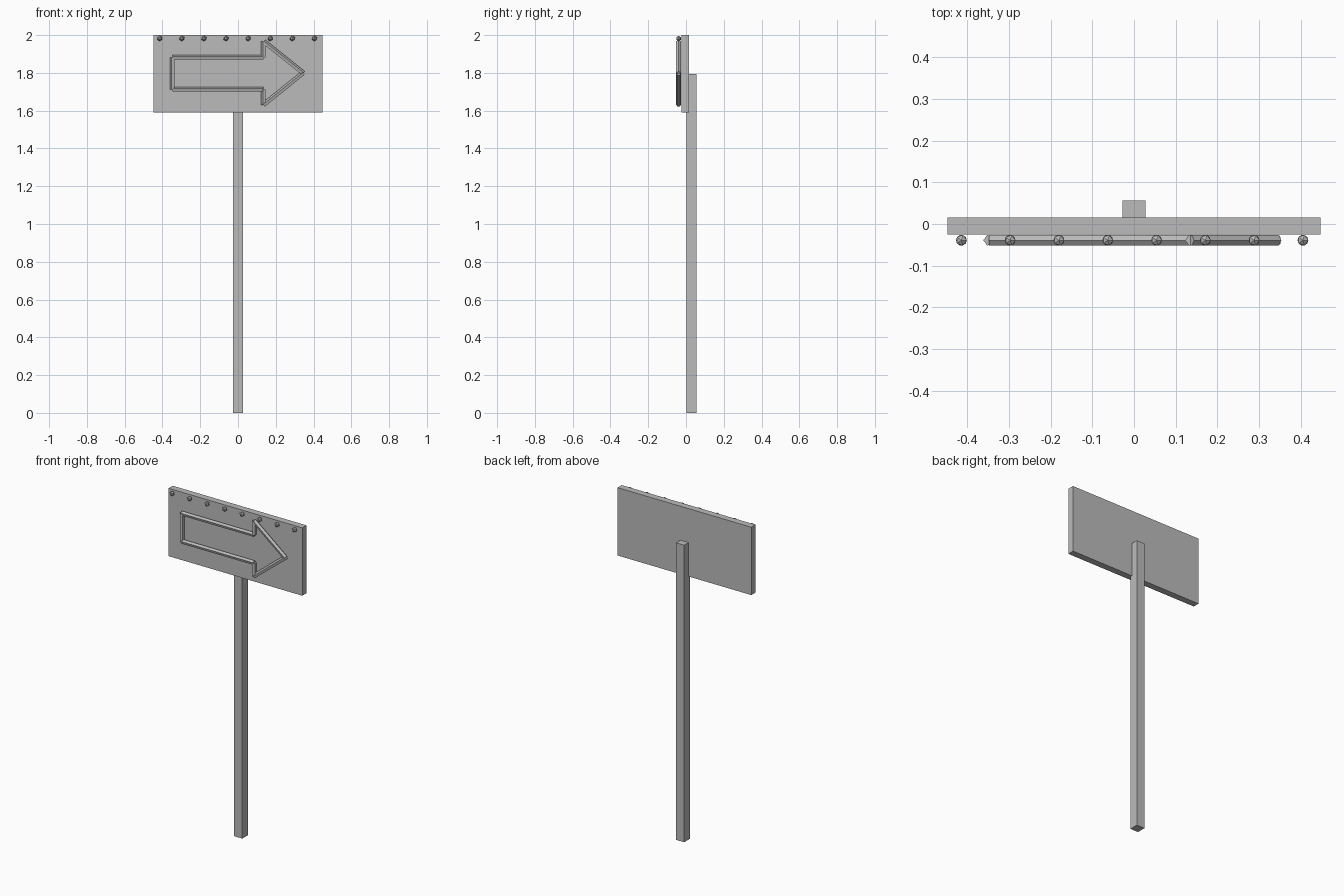
import bpy
from mathutils import Vector

cube = bpy.data.objects.get("Cube")
if cube:
    bpy.data.objects.remove(cube, do_unlink=True)

grey = bpy.data.materials.new("plain_grey")
grey.use_nodes = True
grey.diffuse_color = (0.5, 0.5, 0.5, 1)
grey.node_tree.nodes["Principled BSDF"].inputs["Base Color"].default_value = (0.5, 0.5, 0.5, 1)


def finish(name):
    ob = bpy.context.object
    ob.name = name
    ob.data.materials.append(grey)
    return ob


def box(name, low, high):
    low, high = Vector(low), Vector(high)
    bpy.ops.mesh.primitive_cube_add(size=1, location=(low + high) / 2)
    ob = finish(name)
    ob.scale = high - low
    return ob


def tube(name, start, end, radius):
    axis = end - start
    bpy.ops.mesh.primitive_cylinder_add(vertices=5, radius=radius, depth=axis.length,
                                        location=(start + end) / 2)
    ob = finish(name)
    # Keep one ridge of the tube facing outward in the plane of the sign
    out = axis.normalized().cross(Vector((0, 1, 0)))
    if out.x + out.z < 0 and abs(out.z) < 0.9:
        out = -out
    z = axis.normalized()
    y = -out if abs(axis.x) < 0.01 else Vector((0, 0, 1)) - z * z.z
    y.normalize()
    x = y.cross(z)
    ob.rotation_mode = 'QUATERNION'
    from mathutils import Matrix
    ob.rotation_quaternion = Matrix((x, y, z)).transposed().to_quaternion()
    return ob


# Post and board
box("post", (-0.027, 0.002, 0), (0.027, 0.056, 1.795))
box("sign_board", (-0.447, -0.025, 1.59), (0.447, 0.015, 2.0))

# Arrow outline made of straight tubes
outline = [(-0.348, 1.712), (-0.348, 1.882), (0.136, 1.882), (0.136, 1.965),
           (0.345, 1.798), (0.136, 1.63), (0.136, 1.712)]
points = [Vector((x, -0.039, z)) for x, z in outline]
for i, start in enumerate(points):
    tube(f"arrow_tube_{i + 1}", start, points[(i + 1) % len(points)], 0.0133)

# Row of bulbs along the top edge
for i in range(8):
    bpy.ops.mesh.primitive_ico_sphere_add(subdivisions=1, radius=0.0145,
                                          location=(-0.414 + i * 0.117, -0.039, 1.982))
    finish(f"bulb_{i + 1}")
